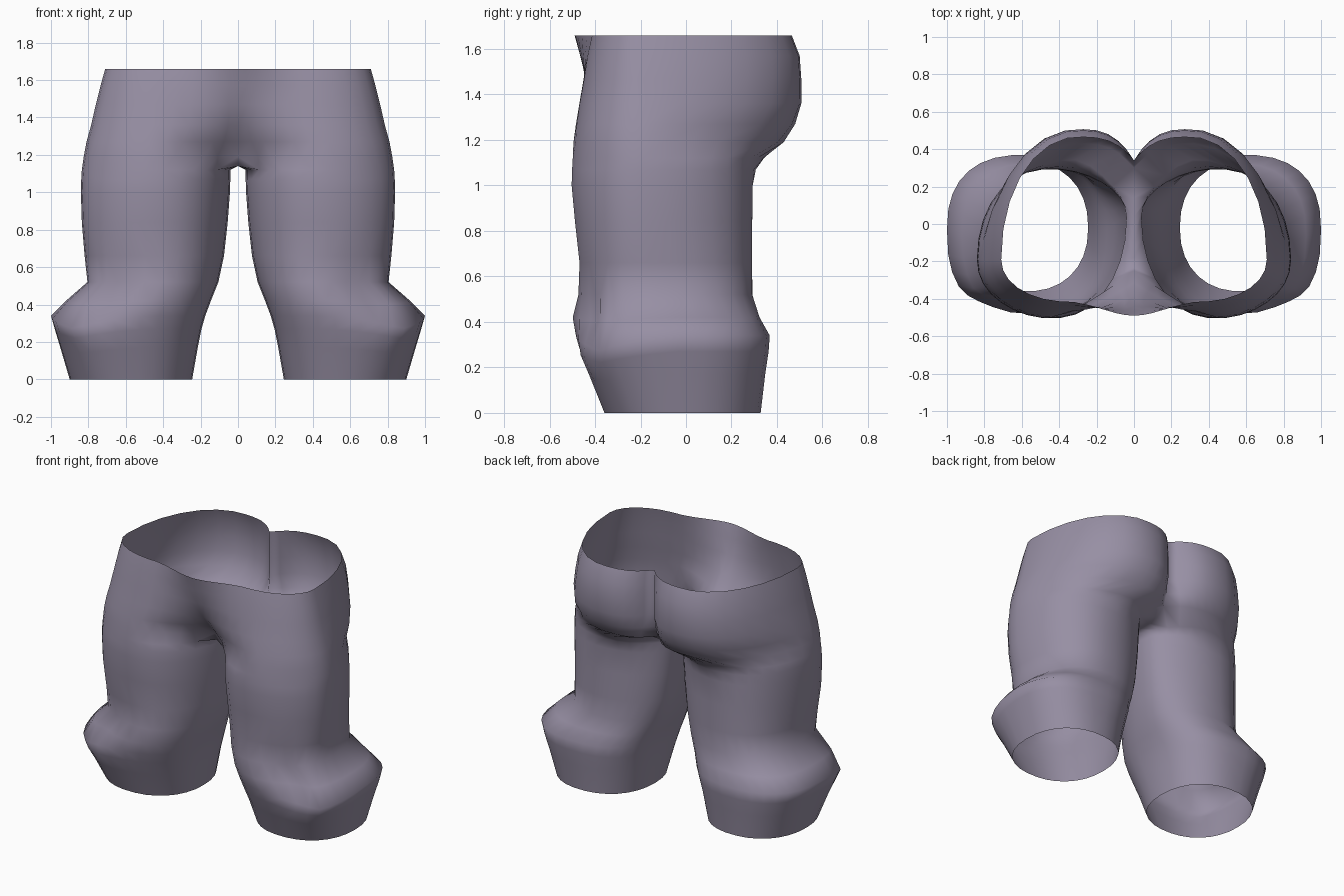
import bpy, bmesh, math

if "Cube" in bpy.data.objects:
    bpy.data.objects.remove(bpy.data.objects["Cube"])

N = 30          # points around each leg
OUT = 25        # points that continue above the crotch


def leg_ring(bm, z, xin, xout, yf, yb, cy, e, skew, dent=0, drop=0, seat=0):
    """Closed leg section; skew leans it, dent pinches the outer front,
    drop lowers the outer front, seat swells the back."""
    cx, a = (xin + xout) / 2, (xout - xin) / 2
    verts = []
    for j in range(N):
        deg = 36 + 12 * j
        c, s = math.cos(math.radians(deg)), math.sin(math.radians(deg))
        p = e if s > 0 else max(e, .82)
        side = -math.copysign(abs(c) ** p, c)
        x = cx + a * side
        y0 = cy - skew * side
        y = y0 + ((yf if s > 0 else yb) - y0) * abs(s) ** p
        y += dent * max(0, 1 - abs(deg - 114) / 28)
        if s < 0:
            y += seat * math.exp(-((x - .29) / .17) ** 2)
        dz = drop * max(0, 1 - abs(deg - 130) / 50)
        verts.append(bm.verts.new((x, y, z - dz)))
    return verts


def hip_ring(bm, z, xout, yf, yb, ycf, ycb, start, fold, e):
    """Half section, open along the centre line."""
    verts = []
    for j in range(OUT):
        t = math.radians(start + (360 - 2 * start) * j / (OUT - 1))
        c, s = math.cos(t), math.sin(t)
        front = s > 0
        cx = xout / 2 if front else .30
        x = cx - cx * c if c > 0 else cx - (xout - cx) * c
        if j in (0, OUT - 1):
            x = 0
        y1, yc = (yf, ycf) if front else (yb, ycb)
        if x < cx:
            u = 1 - x / cx
            if not front:
                w = u ** 3                       # cleft at the back
            elif ycf < yf:
                w = u * u * (3 - 2 * u)          # belly
            else:
                w = u ** fold                    # fold above the crotch
            y = y1 + (yc - y1) * w
        else:
            y = -.19 + (y1 + .19) * abs(s) ** (.96 if front else e)
        verts.append(bm.verts.new((x, y, z)))
    return verts


def bridge(bm, lo, up, closed):
    n = len(lo)
    for j in range(n if closed else min(n, len(up)) - 1):
        k = (j + 1) % n
        bm.faces.new((lo[j], lo[k], up[k], up[j]))


# z, inner x, outer x, front y, back y, centre y, roundness, skew, dent, drop, seat
LEG = [
    (0.00, .245, .90, -.36, .33, -.02, .90, 0),
    (0.17, .215, .95, -.425, .35, -.03, .85, 0, 0, .03),
    (0.27, .195, .98, -.465, .365, -.03, .80, 0, 0, .05),
    (0.34, .175, 1.0, -.485, .37, -.03, .77, 0, .03, .07),
    (0.42, .145, .92, -.50, .325, -.04, .82, .02, .08, .02),
    (0.52, .105, .805, -.475, .293, -.06, .88, .06, .04),
    (0.66, .075, .82, -.47, .293, -.07, .92, .09),
    (0.84, .055, .835, -.49, .293, -.08, .94, .11),
    (1.00, .043, .84, -.505, .295, -.08, .95, .11),
    (1.07, .041, .838, -.503, .295, -.08, .96, .11, 0, 0, .02),
    (1.12, .040, .835, -.50, .30, -.08, .98, .11, 0, 0, .06),
]
# z, outer x, front y, back y, centre front y, centre back y, start angle,
# front fold sharpness, outer back roundness
HIPS = [
    (1.19, .825, -.495, .43, -.25, .30, 30, 1.25, 1.25),
    (1.27, .81, -.485, .48, -.315, .33, 22, 1.5, 1.12),
    (1.36, .785, -.47, .507, -.385, .34, 16, 1.8, 1.02),
    (1.47, .76, -.45, .507, -.44, .34, 16, 2, .98),
    (1.57, .735, -.435, .50, -.465, .34, 16, 2, .96),
    (1.66, .71, -.415, .465, -.49, .34, 16, 2, .96),
]

bm = bmesh.new()
leg = [leg_ring(bm, *r) for r in LEG]
hips = [hip_ring(bm, *r) for r in HIPS]
for lo, up in zip(leg, leg[1:]):
    bridge(bm, lo, up, True)
for lo, up in zip([leg[-1]] + hips, hips):
    bridge(bm, lo, up, False)

# crotch strip along the centre line, back to front
r, u = leg[-1], hips[0]
inner = r[OUT - 1:] + [r[0]]
centre = [bm.verts.new((0, y, 1.14)) for y in (.24, .14, .04, -.05, -.12, -.18, -.23)]
bridge(bm, inner, centre, False)
bm.faces.new((r[0], u[0], centre[-1]))
bm.faces.new((u[-1], r[OUT - 1], centre[0]))

mesh = bpy.data.meshes.new("trousers")
bm.to_mesh(mesh)
bm.free()
trousers = bpy.data.objects.new("trousers", mesh)
bpy.context.collection.objects.link(trousers)

# cloth colour
cloth = bpy.data.materials.new("mauve grey cloth")
cloth.diffuse_color = (0.31, 0.275, 0.37, 1)
cloth.use_nodes = True
cloth.node_tree.nodes["Principled BSDF"].inputs["Base Color"].default_value = cloth.diffuse_color
mesh.materials.append(cloth)

# other half
mirror = trousers.modifiers.new("mirror", 'MIRROR')
mirror.use_clip = True
mirror.merge_threshold = 0.001
for p in mesh.polygons:
    p.use_smooth = True
